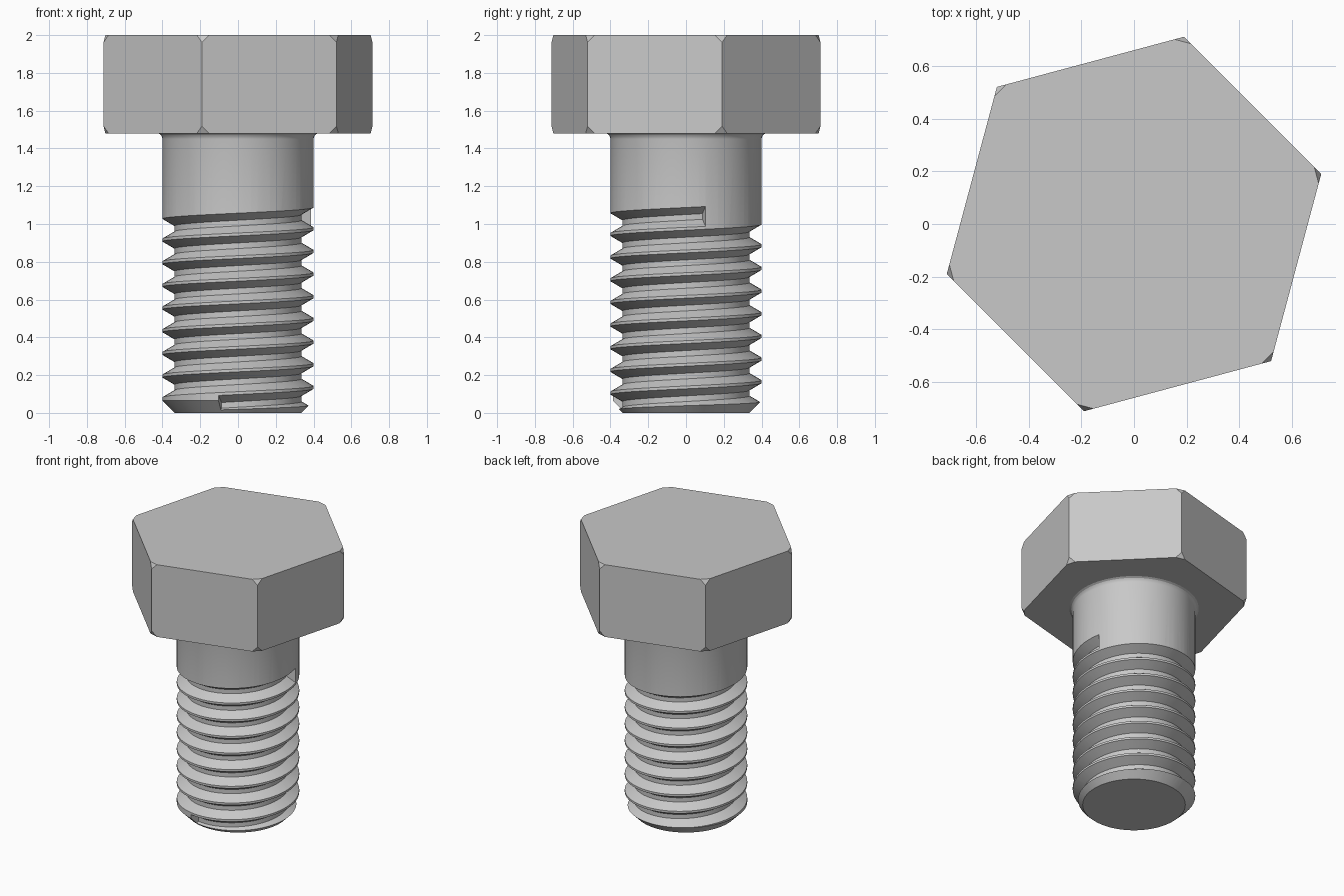
import bpy
import bmesh
from math import cos, sin, pi, radians

cube = bpy.data.objects.get("Cube")
if cube:
    bpy.data.objects.remove(cube)

SEGMENTS = 72                    # facets around the shank
SHANK_R, ROOT_R = 0.40, 0.336    # outer and thread root radius
PITCH = 0.12
GROOVE_START, GROOVE_END = 0.04, 1.04

steel = bpy.data.materials.new("grey steel")
steel.use_nodes = True
grey = (0.58, 0.58, 0.58, 1)
steel.diffuse_color = grey
steel.node_tree.nodes["Principled BSDF"].inputs["Base Color"].default_value = grey


def polar(r, angle, z):
    return (r * cos(angle), r * sin(angle), z)


def circle(r, z, sides, turn=0):
    return [polar(r, turn + 2 * pi * i / sides, z) for i in range(sides)]


def loft(name, rings, corner_cut=0):
    """Skin a list of equal rings, cap both ends and make an object."""
    bm = bmesh.new()
    rows = [[bm.verts.new(p) for p in ring] for ring in rings]
    n = len(rows[0])
    for a, b in zip(rows, rows[1:]):
        for i in range(n):
            j = (i + 1) % n
            bm.faces.new((a[i], a[j], b[j], b[i]))
    bm.faces.new(rows[0])
    bm.faces.new(rows[-1])
    if corner_cut:
        bmesh.ops.bevel(bm, geom=bm.verts[:], offset=corner_cut, segments=1,
                        profile=0.5, affect='VERTICES')
    bmesh.ops.recalc_face_normals(bm, faces=bm.faces[:])
    mesh = bpy.data.meshes.new(name)
    bm.to_mesh(mesh)
    bm.free()
    mesh.materials.append(steel)
    obj = bpy.data.objects.new(name, mesh)
    bpy.context.collection.objects.link(obj)
    return obj


# Hexagonal head with clipped corners
loft("hex_head", [circle(0.737, z, 6, radians(15)) for z in (1.48, 2.0)],
     corner_cut=0.038)

# Shank: chamfered tip, plain body, small fillet under the head
profile = [(0.335, 0), (SHANK_R, 0.065), (SHANK_R, 1.45), (0.403, 1.463),
           (0.41, 1.473), (0.424, 1.481), (0.424, 1.5)]
shank = loft("threaded_shank", [circle(r, z, SEGMENTS) for r, z in profile])

# Helical groove: a trapezoid swept up a right-hand helix
section = [(0.41, -0.0583), (ROOT_R, -0.015), (ROOT_R, 0.015), (0.41, 0.0583)]
steps = round((GROOVE_END - GROOVE_START) / PITCH * SEGMENTS)
rings = []
for k in range(steps + 1):
    angle = radians(-105) + 2 * pi * k / SEGMENTS
    z = GROOVE_START + PITCH * k / SEGMENTS
    rings.append([polar(r, angle, z + dz) for r, dz in section])
cutter = loft("thread_cutter", rings)
cutter.hide_render = True

# Cut the thread, then shade the round parts smooth
cut = shank.modifiers.new("thread", 'BOOLEAN')
cut.operation = 'DIFFERENCE'
cut.solver = 'EXACT'
cut.object = cutter
bpy.ops.object.select_all(action='DESELECT')
shank.select_set(True)
bpy.context.view_layer.objects.active = shank
bpy.ops.object.modifier_apply(modifier=cut.name)
bpy.data.objects.remove(cutter)
bpy.ops.object.shade_smooth_by_angle(angle=radians(25))
